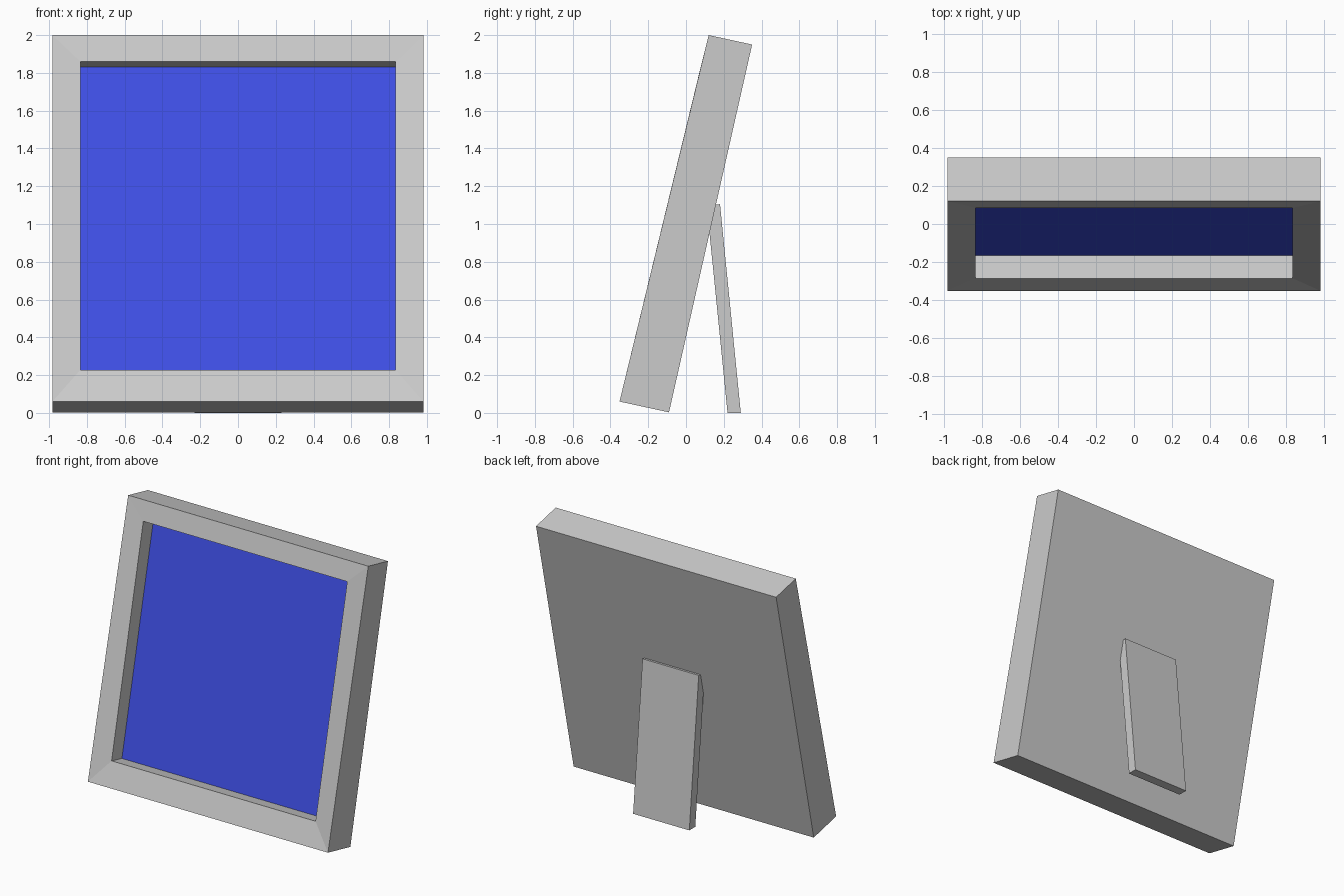
import bpy

if "Cube" in bpy.data.objects:
    bpy.data.objects.remove(bpy.data.objects["Cube"])


def make_object(name, verts, faces):
    mesh = bpy.data.meshes.new(name)
    mesh.from_pydata(verts, [], faces)
    mesh.update()
    obj = bpy.data.objects.new(name, mesh)
    bpy.context.collection.objects.link(obj)
    return obj


def ring(half_width, bottom, top):
    """Rectangle across x from a bottom and a top (y, z) point."""
    return [(-half_width, *bottom), (half_width, *bottom),
            (half_width, *top), (-half_width, *top)]


def loft(rings):
    """Vertices and quads joining consecutive four-point rings."""
    verts = [v for r in rings for v in r]
    faces = [(4 * k + i, 4 * k + (i + 1) % 4,
              4 * k + 4 + (i + 1) % 4, 4 * k + 4 + i)
             for k in range(len(rings) - 1) for i in range(4)]
    return verts, faces


# Leaning frame: back, outer front edge, inner front edge, recess
recess = ring(0.835, (-0.165, 0.20), (0.205, 1.832))
verts, faces = loft([
    ring(0.983, (-0.09, 0.003), (0.35, 1.95)),
    ring(0.983, (-0.352, 0.06), (0.12, 2.0)),
    ring(0.835, (-0.286, 0.228), (0.085, 1.86)),
    recess,
])
make_object("frame", verts, faces + [(3, 2, 1, 0)])

# Blue picture panel at the bottom of the recess
picture = make_object("picture_panel", recess, [(0, 1, 2, 3)])
blue = bpy.data.materials.new("blue")
blue.diffuse_color = (0.05, 0.08, 0.8, 1)
blue.use_nodes = True
blue.node_tree.nodes["Principled BSDF"].inputs["Base Color"].default_value = blue.diffuse_color
picture.data.materials.append(blue)

# Support leg, its top end sunk into the frame back
verts, faces = loft([
    ring(0.23, (0.29, 0.0), (0.18, 1.105)),
    ring(0.23, (0.22, 0.0), (0.11, 1.097)),
])
make_object("support_leg", verts, faces + [(3, 2, 1, 0), (4, 5, 6, 7)])
